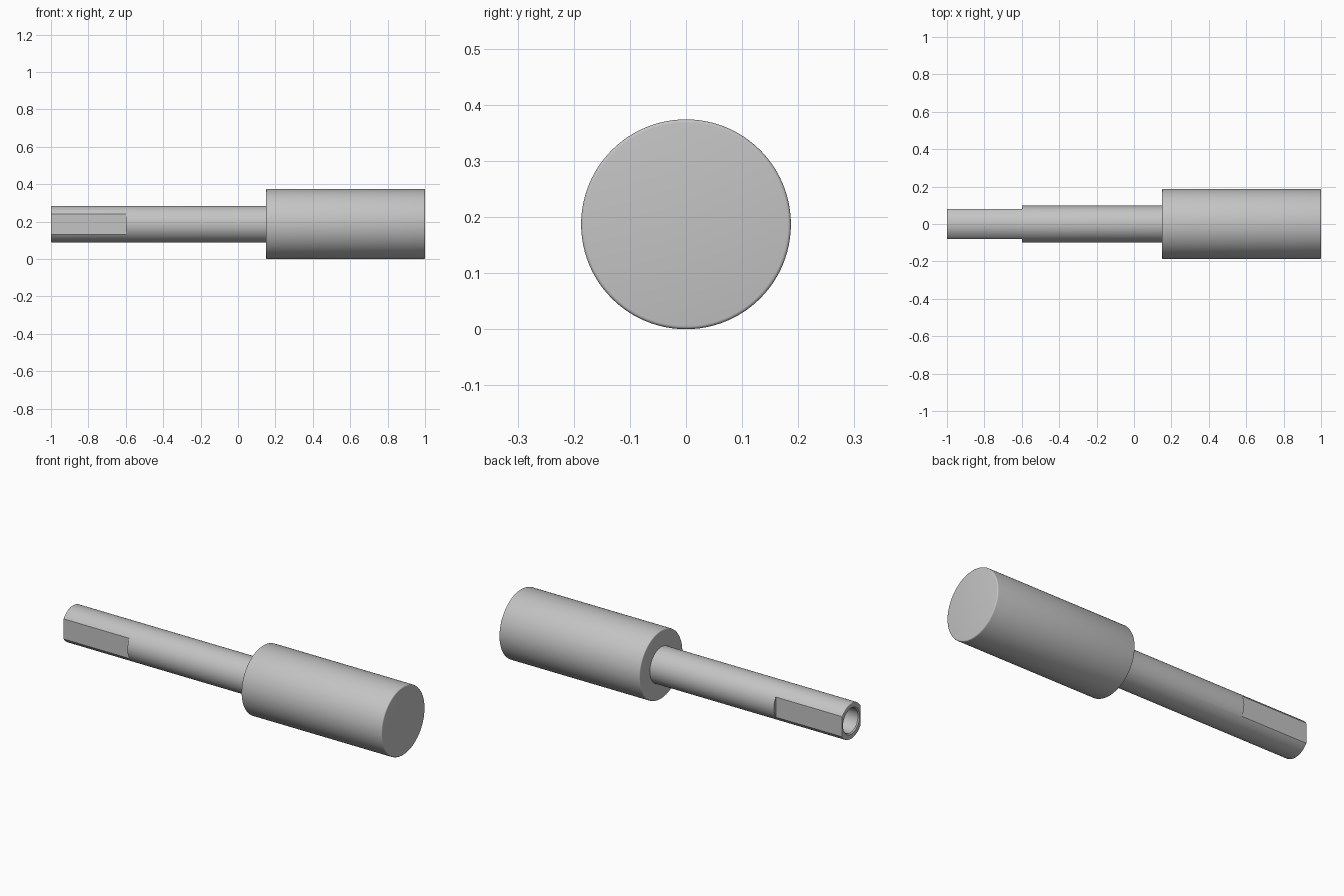
import bpy, bmesh, math
from mathutils import Matrix, Vector

if "Cube" in bpy.data.objects:
    bpy.data.objects.remove(bpy.data.objects["Cube"])

HEAD_R, SHAFT_R, BORE_R, FLAT_Y = 0.187, 0.098, 0.066, 0.081
AXIS_Z = HEAD_R

steel = bpy.data.materials.new("grey steel")
steel.diffuse_color = (0.55, 0.55, 0.55, 1)
steel.use_nodes = True
steel.node_tree.nodes["Principled BSDF"].inputs["Base Color"].default_value = steel.diffuse_color


def lathe(name, profile, sides=96):
    """Spin (x, radius) points around the long axis; end points lie on the axis."""
    bm = bmesh.new()
    rings = []
    for x, r in profile:
        count = 1 if r == 0 else sides
        rings.append([bm.verts.new((x, r * math.cos(2 * math.pi * i / sides),
                                    AXIS_Z + r * math.sin(2 * math.pi * i / sides)))
                      for i in range(count)])
    for a, b in zip(rings, rings[1:]):
        for i in range(sides):
            j = (i + 1) % sides
            quad = [a[i % len(a)], a[j % len(a)], b[j % len(b)], b[i % len(b)]]
            bm.faces.new(list(dict.fromkeys(quad)))
    bmesh.ops.recalc_face_normals(bm, faces=bm.faces)
    mesh = bpy.data.meshes.new(name)
    bm.to_mesh(mesh)
    bm.free()
    mesh.materials.append(steel)
    obj = bpy.data.objects.new(name, mesh)
    bpy.context.collection.objects.link(obj)
    return obj


def arc(cx, cr, rad, start, steps=4):
    """Quarter round between two perpendicular profile edges."""
    return [(cx + rad * math.cos(start - math.pi / 2 * k / steps),
             cr + rad * math.sin(start - math.pi / 2 * k / steps)) for k in range(steps + 1)]


# Turned body: blind bore, slim shaft and wide head with softened rims
E = 0.006
profile = [(-0.6, 0), (-0.6, BORE_R), (-1 + E, BORE_R), (-1, BORE_R + E)]
profile += arc(-1 + 0.004, SHAFT_R - 0.004, 0.004, math.pi)
profile += [(0.15, SHAFT_R)]
profile += arc(0.15 + E, HEAD_R - E, E, math.pi)
profile += arc(1 - E, HEAD_R - E, E, math.pi / 2)
profile += [(1, 0)]
body = lathe("shaft_and_head", profile)

# Two milled flats near the open end of the shaft
for side, label in ((-1, "front"), (1, "back")):
    bm = bmesh.new()
    bmesh.ops.create_cube(bm, size=1, matrix=Matrix.Translation(
        Vector((-0.85, side * (FLAT_Y + 0.1), AXIS_Z))) @ Matrix.Diagonal((0.5, 0.2, 0.4, 1)))
    mesh = bpy.data.meshes.new(label + "_flat_cutter")
    bm.to_mesh(mesh)
    bm.free()
    mesh.materials.append(steel)
    cutter = bpy.data.objects.new(label + "_flat_cutter", mesh)
    bpy.context.collection.objects.link(cutter)
    cutter.hide_render = True
    cutter.hide_set(True)
    cut = body.modifiers.new(label + "_flat", "BOOLEAN")
    cut.operation = "DIFFERENCE"
    cut.solver = "EXACT"
    cut.object = cutter

# Bake the cuts, then smooth the round surfaces
bpy.context.view_layer.objects.active = body
body.select_set(True)
for mod in list(body.modifiers):
    bpy.ops.object.modifier_apply(modifier=mod.name)
bpy.ops.object.shade_smooth_by_angle(angle=math.radians(28))
